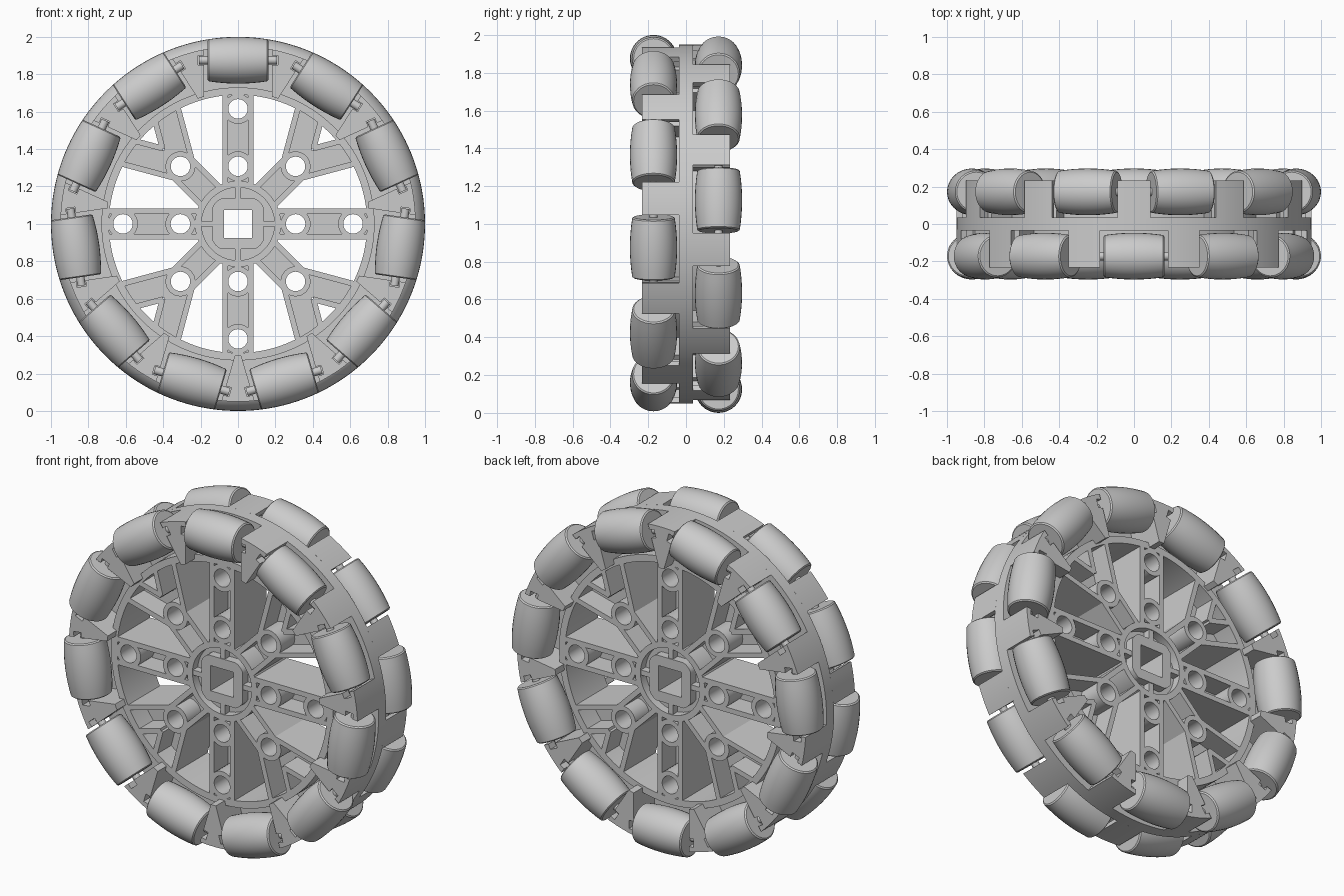
import bpy, bmesh, math
from math import sin, cos, pi, radians, sqrt

if "Cube" in bpy.data.objects:
    bpy.data.objects.remove(bpy.data.objects["Cube"])

CZ = 1.0            # wheel centre height
N = 11              # rollers per row
STEP = 2 * pi / N
D = 0.15            # half depth of spokes and hub


def frame(a, r, s, ox=0.0, oz=0.0):
    """Radial / tangential coordinates at angle a -> x, z."""
    return (ox + r * cos(a) - s * sin(a), oz + r * sin(a) + s * cos(a))


def prism(bm, pts, y0, y1):
    """Extrude an x-z outline along y."""
    lo = [bm.verts.new((x, y0, CZ + z)) for x, z in pts]
    hi = [bm.verts.new((x, y1, CZ + z)) for x, z in pts]
    n = len(pts)
    bm.faces.new(lo)
    bm.faces.new(hi[::-1])
    for i in range(n):
        j = (i + 1) % n
        bm.faces.new((lo[j], lo[i], hi[i], hi[j]))


def bar(bm, a, r0, r1, s0, s1, depth, ox=0.0, oz=0.0):
    """Straight bar running outward at angle a."""
    prism(bm, [frame(a, r, s, ox, oz) for r, s in
               ((r0, s0), (r1, s0), (r1, s1), (r0, s1))], -depth, depth)


def ring(bm, fo, fi, y0, y1, n=64, ox=0.0, oz=0.0):
    """Ring between two outlines given as radius functions of angle."""
    loops = []
    for f, y in ((fo, y0), (fo, y1), (fi, y1), (fi, y0)):
        loop = []
        for k in range(n):
            t = 2 * pi * k / n
            loop.append(bm.verts.new((ox + f(t) * cos(t), y, CZ + oz + f(t) * sin(t))))
        loops.append(loop)
    for q in range(4):
        A, B = loops[q], loops[(q + 1) % 4]
        for k in range(n):
            j = (k + 1) % n
            bm.faces.new((A[k], A[j], B[j], B[k]))


def circ(r):
    return lambda t: r


def square(h, cap=9.0):
    return lambda t: min(h / max(abs(cos(t)), abs(sin(t))), cap)


def lathe(bm, profile, a, rad, y, n=32):
    """Revolve (s, radius) profile about the tangent line at angle a."""
    rows = []
    for s, r in profile:
        row = []
        for k in range(n):
            t = 2 * pi * k / n
            x, z = frame(a, rad + r * cos(t), s)
            row.append(bm.verts.new((x, y + r * sin(t), CZ + z)))
        rows.append(row)
    for A, B in zip(rows, rows[1:]):
        for k in range(n):
            j = (k + 1) % n
            bm.faces.new((A[k], A[j], B[j], B[k]))
    bm.faces.new(rows[0])
    bm.faces.new(rows[-1])


def finish(bm, name):
    bmesh.ops.recalc_face_normals(bm, faces=bm.faces[:])
    me = bpy.data.meshes.new(name)
    bm.to_mesh(me)
    bm.free()
    ob = bpy.data.objects.new(name, me)
    bpy.context.collection.objects.link(ob)
    bpy.ops.object.select_all(action='DESELECT')
    ob.select_set(True)
    bpy.context.view_layer.objects.active = ob
    bpy.ops.object.shade_smooth_by_angle(angle=radians(30))


# Roller rows: front has a roller on top, back is offset half a step
rows = (("front", -1, pi / 2), ("back", 1, pi / 2 + STEP / 2))
RC = 0.875
barrel = [(-0.162, 0.105)]
for i in range(9):
    s = -0.156 + 0.312 * i / 8
    barrel.append((s, sqrt(1 - s * s) - RC))
barrel.append((0.162, 0.105))

for name, side, a0 in rows:
    for i in range(N):
        bm = bmesh.new()
        a = a0 + i * STEP
        lathe(bm, barrel, a, RC, side * 0.172)
        lathe(bm, [(-0.208, 0.022), (0.208, 0.022)], a, RC, side * 0.172, 16)
        finish(bm, f"{name}_roller_{i + 1}")

# Rim: centre flange, inner sleeve and roller brackets with pin slots
bm = bmesh.new()
ring(bm, circ(0.95), circ(0.695), -0.036, 0.036, 132)
finish(bm, "rim_flange")
bm = bmesh.new()
ring(bm, circ(0.73), circ(0.69), -D, D, 132)
finish(bm, "rim_sleeve")
W = 0.182
edge = [(0.68, W), (0.85, W), (0.85, 0.213), (0.9, 0.213), (0.9, W),
        (sqrt(0.95 ** 2 - W * W), W)]
for name, side, a0 in rows:
    bm = bmesh.new()
    for i in range(N):
        a = a0 + i * STEP
        b = a + STEP
        pts = [frame(a, r, s) for r, s in edge]
        d = STEP / 2 - math.asin(W / 0.95)
        for k in range(-2, 3):
            t = a + STEP / 2 + d * k / 3
            pts.append((0.95 * cos(t), 0.95 * sin(t)))
        pts += [frame(b, r, -s) for r, s in reversed(edge)]
        y = sorted((side * 0.03, side * 0.232))
        prism(bm, pts, *y)
    finish(bm, f"{name}_roller_brackets")

# Hub: square bore tube, floor, outer wall and short cross ribs
bm = bmesh.new()
ring(bm, square(0.135, 0.165), square(0.075), -D, D)
ring(bm, circ(0.225), square(0.13, 0.16), -0.1, 0.1)
ring(bm, circ(0.23), circ(0.195), -D, D)
for q in range(4):
    bar(bm, q * pi / 2, 0.13, 0.2, -0.015, 0.015, D - 0.005)
finish(bm, "hub")

# Spokes: channel sections with thin web, edge ribs and through-hole bosses
O, I, WEB, H = 0.083, 0.053, 0.02, 0.052


def ribs(bm, a, r0, r1, ox=0.0, oz=0.0):
    bar(bm, a, r0, r1, I, O, D, ox, oz)
    bar(bm, a, r0, r1, -O, -I, D, ox, oz)


def boss(bm, a, r):
    x, z = frame(a, r, 0)
    ring(bm, circ(0.08), circ(H), -D, D, 32, x, z)


for q in range(4):
    a = q * pi / 2
    bm = bmesh.new()
    ribs(bm, a, 0.205, 0.70)
    for r0, r1 in ((0.2, 0.255), (0.363, 0.562), (0.668, 0.70)):
        bar(bm, a, r0, r1, -0.06, 0.06, WEB)
    boss(bm, a, 0.308)
    boss(bm, a, 0.615)
    finish(bm, f"straight_spoke_{q + 1}")

    # Forked spoke: splits into two arms 30 degrees either side
    a += pi / 4
    bm = bmesh.new()
    ribs(bm, a, 0.205, 0.42)
    bar(bm, a, 0.2, 0.38, -0.06, 0.06, WEB)
    boss(bm, a, 0.435)
    ox, oz = frame(a, 0.435, 0)
    for k in (-1, 1):
        b = a + k * pi / 6
        out = sorted((k * I, k * O))
        inn = sorted((-k * I, -k * O))
        end_out, end_in = 0.33, 0.285
        bar(bm, b, 0.015, end_out, *out, D, ox, oz)
        bar(bm, b, 0.115, end_in, *inn, D, ox, oz)
        bar(bm, b, 0.055, 0.3, -0.06, 0.06, WEB, ox, oz)
    finish(bm, f"forked_spoke_{q + 1}")
